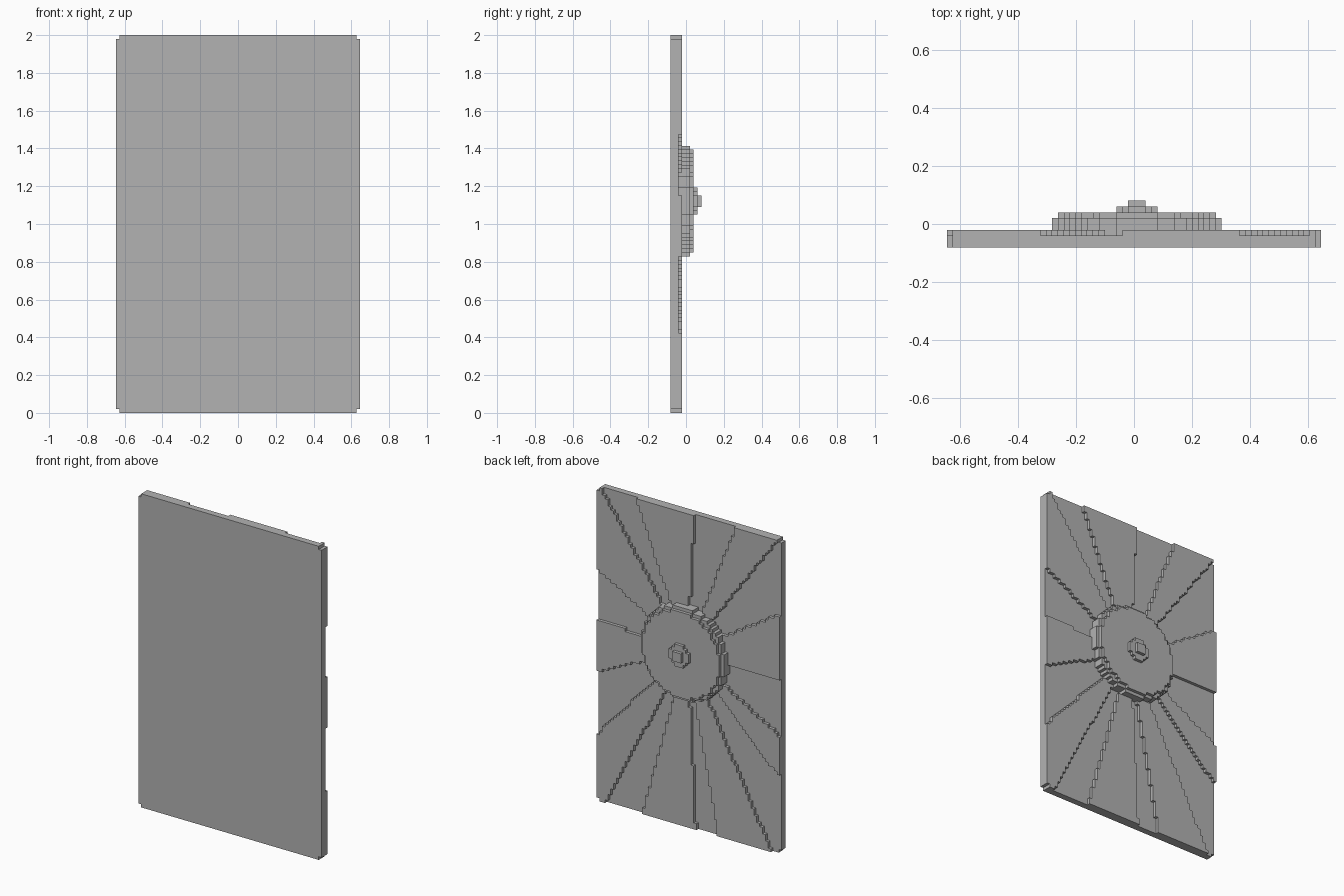
import bpy, bmesh
from math import atan2, degrees, hypot

cube = bpy.data.objects.get("Cube")
if cube:
    bpy.data.objects.remove(cube)

COLS, ROWS = 64, 99
C = 2 / ROWS                      # edge length of one block
HUB_U, HUB_W = 0.5, 55.5          # hub centre, in blocks

grey = bpy.data.materials.new("plain grey")
grey.use_nodes = True
grey.diffuse_color = (0.448, 0.448, 0.448, 1)
grey.node_tree.nodes["Principled BSDF"].inputs["Base Color"].default_value = grey.diffuse_color


def block_layer(name, start, depth, keep):
    """Sheet of square blocks: keep those passing a rule, thicken toward the back."""
    bm = bmesh.new()
    bmesh.ops.create_grid(bm, x_segments=COLS, y_segments=ROWS, size=1)
    for v in bm.verts:
        v.co = (v.co.x * COLS / 2 * C, (start - 4) * C, (v.co.y + 1) * ROWS / 2 * C)
    drop = []
    for f in bm.faces:
        m = f.calc_center_median()
        if not keep(m.x / C - HUB_U, m.z / C - HUB_W):
            drop.append(f)
    bmesh.ops.delete(bm, geom=drop, context='FACES')
    ext = bmesh.ops.extrude_face_region(bm, geom=bm.faces[:], use_keep_orig=True)
    moved = [g for g in ext["geom"] if isinstance(g, bmesh.types.BMVert)]
    bmesh.ops.translate(bm, verts=moved, vec=(0, depth * C, 0))
    bmesh.ops.recalc_face_normals(bm, faces=bm.faces[:])
    # merge coplanar block faces into clean stepped outlines
    bmesh.ops.dissolve_limit(bm, angle_limit=0.01, verts=bm.verts[:], edges=bm.edges[:])
    mesh = bpy.data.meshes.new(name)
    bm.to_mesh(mesh)
    bm.free()
    mesh.materials.append(grey)
    obj = bpy.data.objects.new(name, mesh)
    bpy.context.scene.collection.objects.link(obj)
    return obj


def in_panel(u, w):
    """Full rectangle with one block missing at each corner."""
    side = abs(u + HUB_U) > COLS / 2 - 1
    end = abs(w + HUB_W - ROWS / 2) > ROWS / 2 - 1
    return not (side and end)


# Angles where raised and sunken wedges meet, counter-clockwise from +x
EDGES = (2.7, 29.5, 55.3, 67.7, 93.3, 111.4, 126, 148, 181.5,
         209.5, 224, 242, 258.7, 266.8, 285.7, 297.4, 312.2, 334.7)


def in_ray(u, w):
    angle = degrees(atan2(w, u)) % 360
    raised = sum(e <= angle for e in EDGES) % 2 == 0
    return raised and in_panel(u, w) and hypot(u, w) > 11


def disc(radius):
    return lambda u, w: hypot(u, w) <= radius


# Backing panel and the raised rays on its back
block_layer("panel", 0, 2, in_panel)
block_layer("raised_rays", 2, 1, in_ray)

# Stepped round boss (reaches down to the panel, under the rays' inner ends)
block_layer("boss_base", 2, 3, disc(14.5))
block_layer("boss_top", 5, 1, disc(13.5))
block_layer("hub", 6, 1, disc(3.5))
block_layer("hub_knob", 7, 1, disc(1.5))
